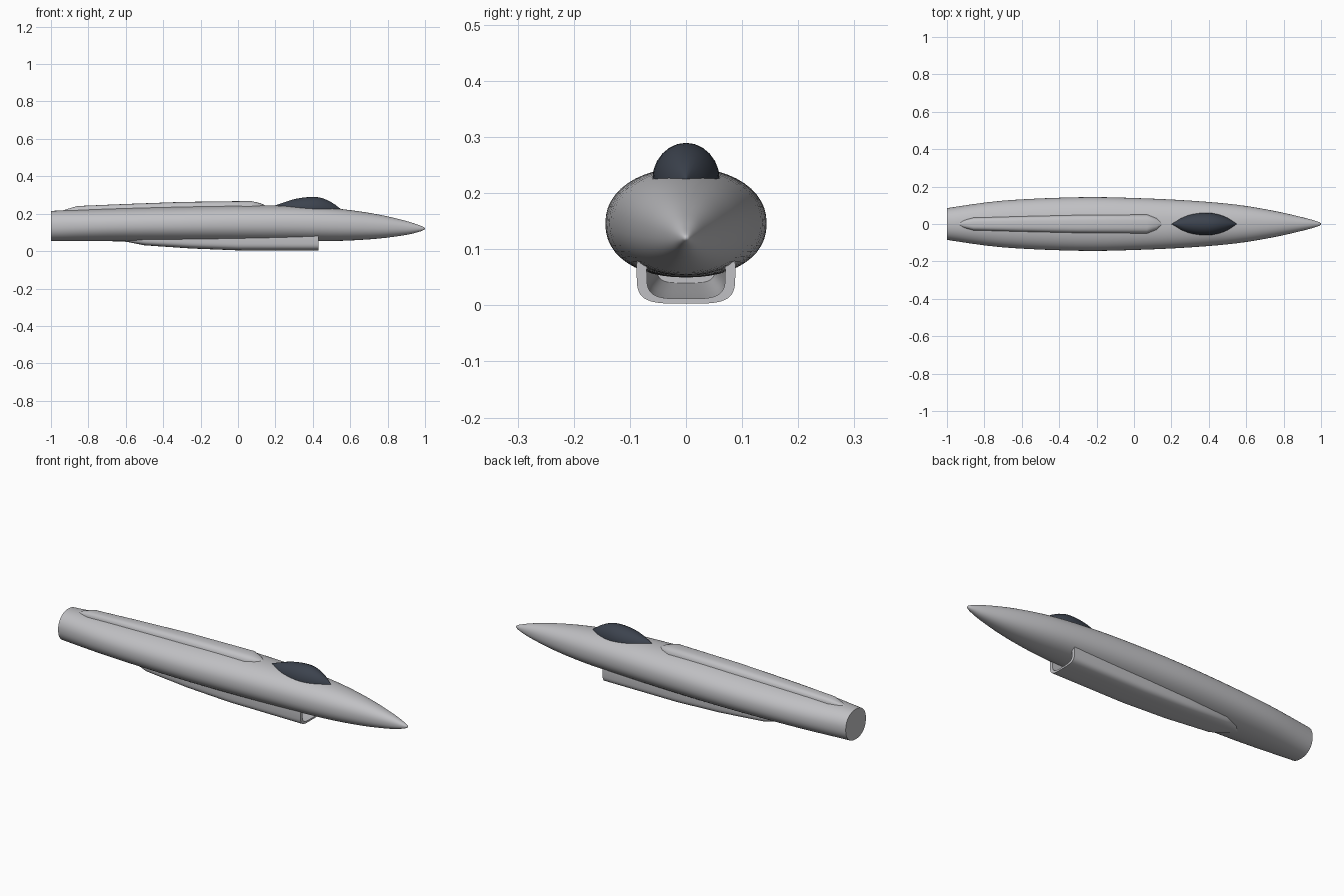
import bpy, bmesh, math
from mathutils import Vector

cube = bpy.data.objects.get("Cube")
if cube:
    bpy.data.objects.remove(cube)


def material(name, rgb):
    m = bpy.data.materials.new(name)
    m.use_nodes = True
    m.diffuse_color = (*rgb, 1)
    m.node_tree.nodes["Principled BSDF"].inputs["Base Color"].default_value = (*rgb, 1)
    return m


grey = material("light grey skin", (0.53, 0.53, 0.55))
glass = material("dark canopy glass", (0.045, 0.055, 0.075))


def refine(stations, steps):
    """Smooth curve through the stations."""
    pts = [Vector(s) for s in stations]
    out = []
    for i in range(len(pts) - 1):
        b, c = pts[i], pts[i + 1]
        a, d = pts[max(i - 1, 0)], pts[min(i + 2, len(pts) - 1)]
        for k in range(steps):
            t = k / steps
            out.append(b + (c - a) * (0.5 * t)
                       + (2 * a - 5 * b + 4 * c - d) * (0.5 * t * t)
                       + (3 * b - a - 3 * c + d) * (0.5 * t ** 3))
    return out + [pts[-1]]


def loft(name, stations, mat, power=2.0, sides=32, steps=1):
    """Skin superellipse sections given as x, half width, bottom z, top z."""
    bm = bmesh.new()
    rings = []
    for x, w, lo, hi in refine(stations, steps):
        ring = []
        for i in range(sides):
            a = 2 * math.pi * i / sides
            c, s = math.cos(a), math.sin(a)
            y = math.copysign(abs(c) ** (2 / power), c) * w
            z = (lo + hi) / 2 + math.copysign(abs(s) ** (2 / power), s) * (hi - lo) / 2
            ring.append(bm.verts.new((x, y, z)))
        rings.append(ring)
    for r, q in zip(rings, rings[1:]):
        for i in range(sides):
            j = (i + 1) % sides
            bm.faces.new((r[i], r[j], q[j], q[i]))
    bm.faces.new(rings[0])
    bm.faces.new(rings[-1])
    bmesh.ops.recalc_face_normals(bm, faces=bm.faces)
    me = bpy.data.meshes.new(name)
    bm.to_mesh(me)
    bm.free()
    me.materials.append(mat)
    ob = bpy.data.objects.new(name, me)
    bpy.context.collection.objects.link(ob)
    bpy.ops.object.select_all(action="DESELECT")
    ob.select_set(True)
    bpy.context.view_layer.objects.active = ob
    bpy.ops.object.shade_smooth_by_angle(angle=math.radians(35))
    return ob


# Main body, flat at the tail and pointed at the nose
loft("fuselage", [
    (-1, 0.085, 0.055, 0.215), (-0.7, 0.125, 0.053, 0.228),
    (-0.3, 0.143, 0.05, 0.24), (0, 0.139, 0.05, 0.245),
    (0.3, 0.125, 0.052, 0.241), (0.55, 0.103, 0.055, 0.225),
    (0.75, 0.07, 0.067, 0.196), (0.9, 0.036, 0.087, 0.161),
    (0.97, 0.017, 0.104, 0.138), (0.995, 0.007, 0.114, 0.127),
    (1, 0.001, 0.119, 0.121)], grey, power=2.2, sides=48, steps=4)

# Raised fairing along the back
loft("dorsal_spine", [
    (-0.94, 0.004, 0.17, 0.217), (-0.91, 0.022, 0.17, 0.226),
    (-0.86, 0.034, 0.17, 0.241), (-0.6, 0.042, 0.17, 0.252),
    (-0.3, 0.049, 0.17, 0.263), (0.07, 0.052, 0.17, 0.268),
    (0.12, 0.035, 0.17, 0.256), (0.15, 0.008, 0.17, 0.243)],
    grey, power=3)

# Bubble canopy, lens shaped in plan
loft("canopy", [
    (0.2, 0.002, 0.2, 0.245), (0.25, 0.034, 0.18, 0.262),
    (0.31, 0.053, 0.165, 0.28), (0.38, 0.06, 0.16, 0.289),
    (0.44, 0.054, 0.16, 0.286), (0.5, 0.034, 0.17, 0.261),
    (0.55, 0.002, 0.2, 0.225)], glass, sides=24, steps=3)

# Belly intake: outer skin forward to the lip, then the duct back inside
outer = [
    (-0.62, 0.01, 0.053, 0.12), (-0.58, 0.045, 0.047, 0.12),
    (-0.5, 0.07, 0.031, 0.12), (-0.25, 0.083, 0.014, 0.12),
    (0, 0.088, 0.004, 0.12), (0.43, 0.088, 0.003, 0.12)]
wall = 0.009
inner = [(x, w - 2 * wall, lo + wall, hi - wall) for x, w, lo, hi in reversed(outer[2:])]
loft("belly_intake", outer + inner, grey, power=4, sides=48)
